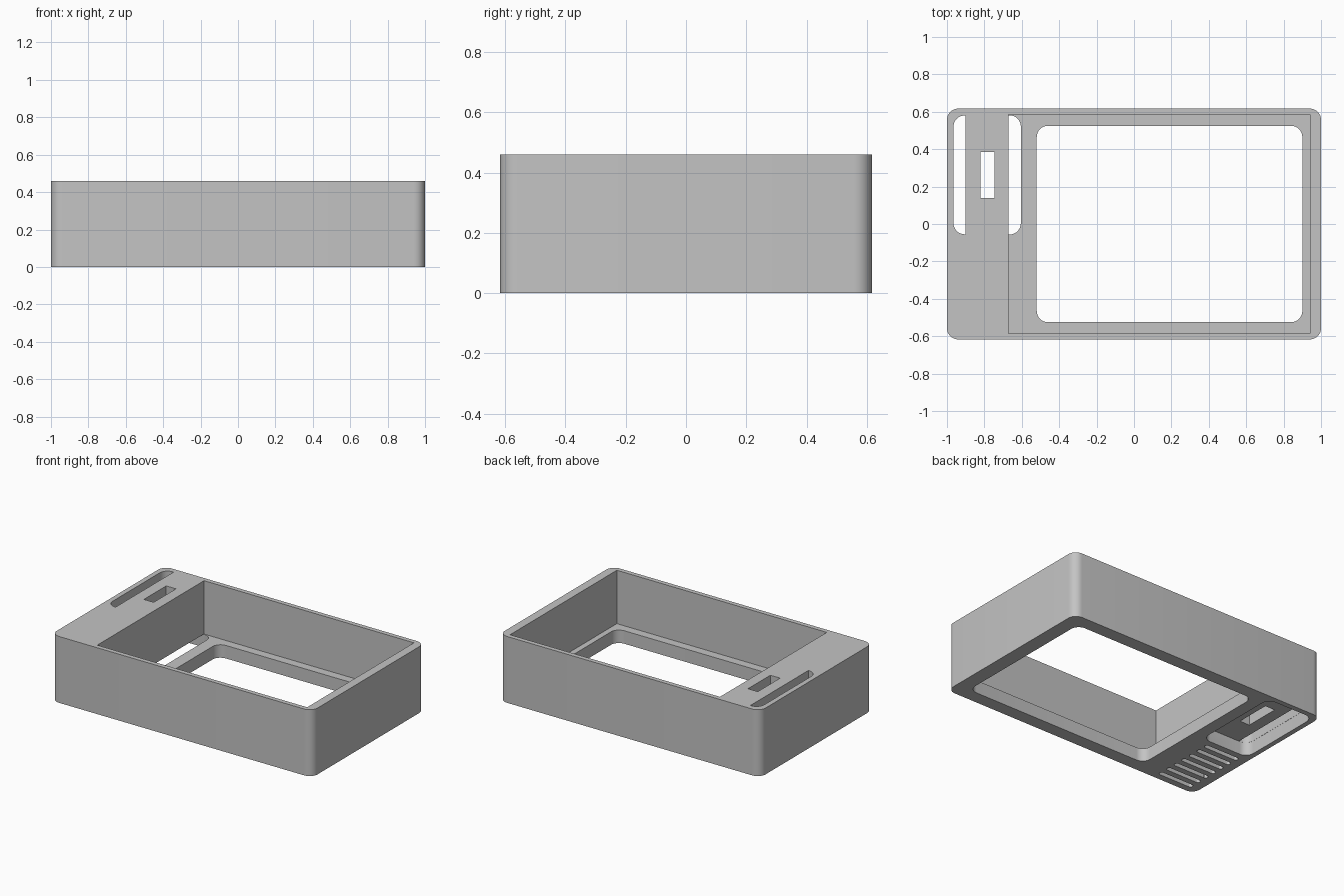
import bpy, bmesh, math

if "Cube" in bpy.data.objects:
    bpy.data.objects.remove(bpy.data.objects["Cube"])

HEIGHT = 0.46
FLOOR = 0.09      # thickness of the floor around the window


def rounded_outline(x0, x1, y0, y1, radii, steps=8):
    """Counter-clockwise outline; radii: right-top, left-top, left-bottom, right-bottom."""
    corners = [(x1, y1, -1, -1), (x0, y1, 1, -1), (x0, y0, 1, 1), (x1, y0, -1, 1)]
    points = []
    for i, ((x, y, sx, sy), r) in enumerate(zip(corners, radii)):
        if r == 0:
            points.append((x, y))
            continue
        for k in range(steps + 1):
            a = math.pi / 2 * (i + k / steps)
            points.append((x + sx * r + r * math.cos(a), y + sy * r + r * math.sin(a)))
    return points


def prism(name, x0, x1, y0, y1, z0, z1, radii=(0, 0, 0, 0)):
    """Upright prism with optionally rounded vertical edges."""
    bm = bmesh.new()
    base = bm.faces.new([bm.verts.new((x, y, z0))
                         for x, y in rounded_outline(x0, x1, y0, y1, radii)])
    top = bmesh.ops.extrude_face_region(bm, geom=[base])["geom"]
    bmesh.ops.translate(bm, vec=(0, 0, z1 - z0),
                        verts=[v for v in top if isinstance(v, bmesh.types.BMVert)])
    bmesh.ops.recalc_face_normals(bm, faces=bm.faces)
    mesh = bpy.data.meshes.new(name)
    bm.to_mesh(mesh)
    bm.free()
    obj = bpy.data.objects.new(name, mesh)
    bpy.context.collection.objects.link(obj)
    return obj


def cut(target, cutter):
    """Subtract the cutter from the target and remove it."""
    cutter.hide_render = True
    mod = target.modifiers.new("cut", "BOOLEAN")
    mod.operation = "DIFFERENCE"
    mod.solver = "EXACT"
    mod.object = cutter
    bpy.context.view_layer.objects.active = target
    bpy.ops.object.modifier_apply(modifier=mod.name)
    bpy.data.objects.remove(cutter, do_unlink=True)


# Outer body of the case
case = prism("case", -1, 1, -0.617, 0.617, 0, HEIGHT, (0.06,) * 4)

# Deep square-cornered tray, open at the top
cut(case, prism("tray", -0.67, 0.94, -0.585, 0.585, FLOOR, 0.6))

# Rounded window through the floor
cut(case, prism("window", -0.52, 0.90, -0.525, 0.525, -0.1, 0.2, (0.06,) * 4))

# Recess in the underside, breaking into the edge of the tray
cut(case, prism("recess", -0.966, -0.605, -0.056, 0.581, -0.1, FLOOR + 0.0005, (0.06,) * 4))

# Long side slot and small rectangular slot from the recess to the top
cut(case, prism("side_slot", -0.965, -0.90, -0.055, 0.58, 0.05, 0.6, (0, 0.059, 0.059, 0)))
cut(case, prism("small_slot", -0.82, -0.745, 0.14, 0.385, 0.05, 0.6))

# Row of blind vent slots in the underside
for i in range(7):
    y = -0.555 + i * 0.073
    cut(case, prism("vent", -0.94, -0.675, y - 0.016, y + 0.016, -0.1, FLOOR, (0.0155,) * 4))

# Single grey finish
grey = bpy.data.materials.new("grey")
grey.diffuse_color = (0.55, 0.55, 0.55, 1)
grey.use_nodes = True
grey.node_tree.nodes["Principled BSDF"].inputs["Base Color"].default_value = grey.diffuse_color
case.data.materials.clear()
case.data.materials.append(grey)
for p in case.data.polygons:
    p.material_index = 0

# Smooth rounded corners, sharp edges elsewhere
bpy.ops.object.select_all(action="DESELECT")
case.select_set(True)
bpy.context.view_layer.objects.active = case
bpy.ops.object.shade_smooth_by_angle(angle=math.radians(30))
